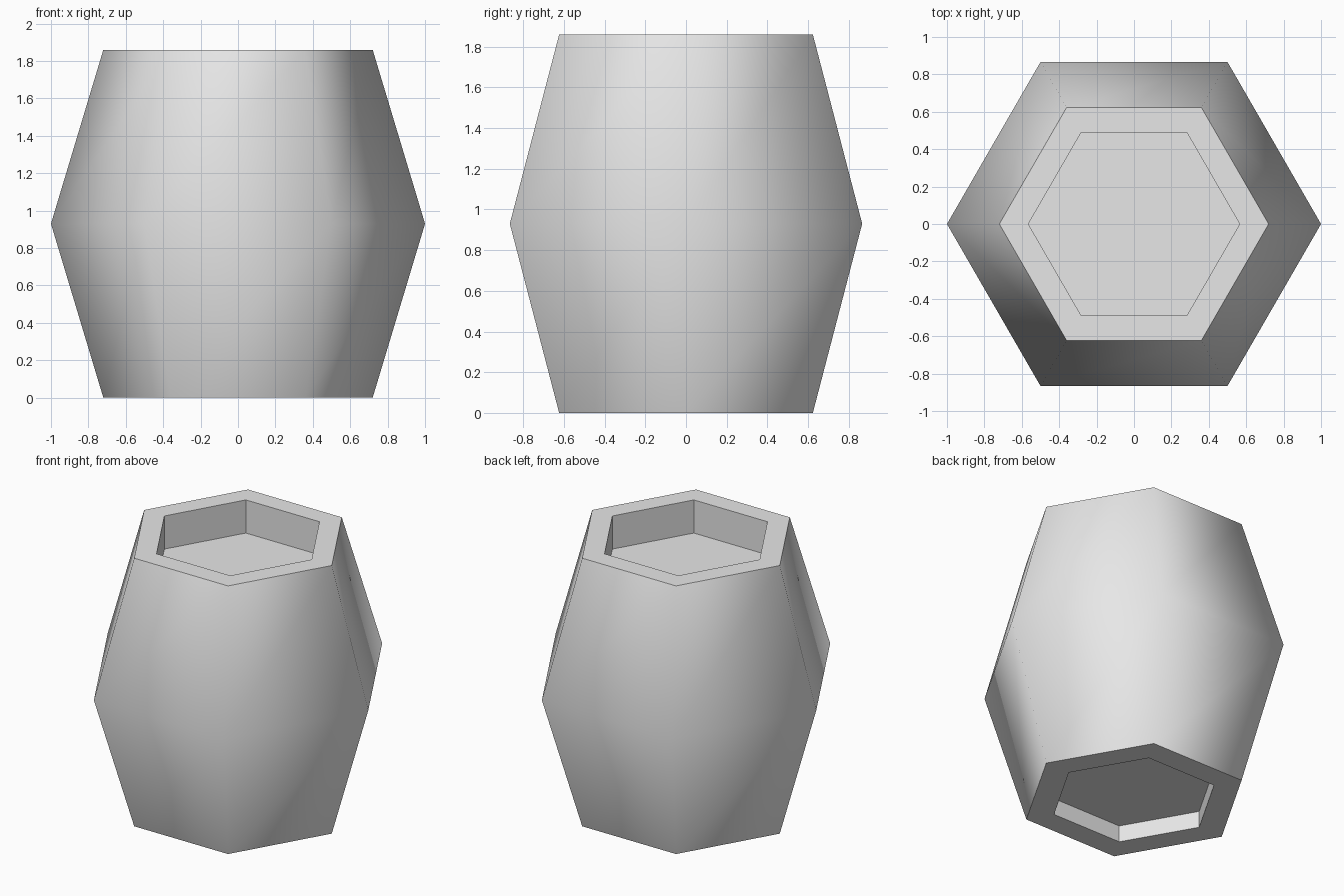
import bpy, bmesh
from math import cos, sin, pi

cube = bpy.data.objects.get("Cube")
if cube:
    bpy.data.objects.remove(cube, do_unlink=True)

SIDES = 6
HEIGHT = 1.86

grey = bpy.data.materials.new("light_grey")
grey.use_nodes = True
colour = (0.8, 0.8, 0.8, 1)
grey.diffuse_color = colour
grey.node_tree.nodes["Principled BSDF"].inputs["Base Color"].default_value = colour

# Profile from the bottom recess, over the outside, into the top recess
profile = [
    (0.535, 0.115), (0.535, 0), (0.72, 0),
    (1.0, HEIGHT / 2),
    (0.72, HEIGHT), (0.565, HEIGHT), (0.565, HEIGHT - 0.23),
]
SMOOTH_BANDS = (2, 3)

bm = bmesh.new()
rings = []
for radius, z in profile:
    rings.append([bm.verts.new((radius * cos(2 * pi * i / SIDES),
                                radius * sin(2 * pi * i / SIDES), z))
                  for i in range(SIDES)])

# Bands between neighbouring rings: only the bulging outside is smooth
for band, (low, high) in enumerate(zip(rings, rings[1:])):
    for i in range(SIDES):
        j = (i + 1) % SIDES
        face = bm.faces.new((low[i], low[j], high[j], high[i]))
        face.smooth = band in SMOOTH_BANDS

# Recess floors
bm.faces.new(list(reversed(rings[0])))
bm.faces.new(rings[-1])

# Keep every edge crisp except those within the outside
for edge in bm.edges:
    edge.smooth = all(f.smooth for f in edge.link_faces)

mesh = bpy.data.meshes.new("barrel_body")
bm.to_mesh(mesh)
bm.free()
mesh.materials.append(grey)
barrel = bpy.data.objects.new("barrel_body", mesh)
bpy.context.collection.objects.link(barrel)
